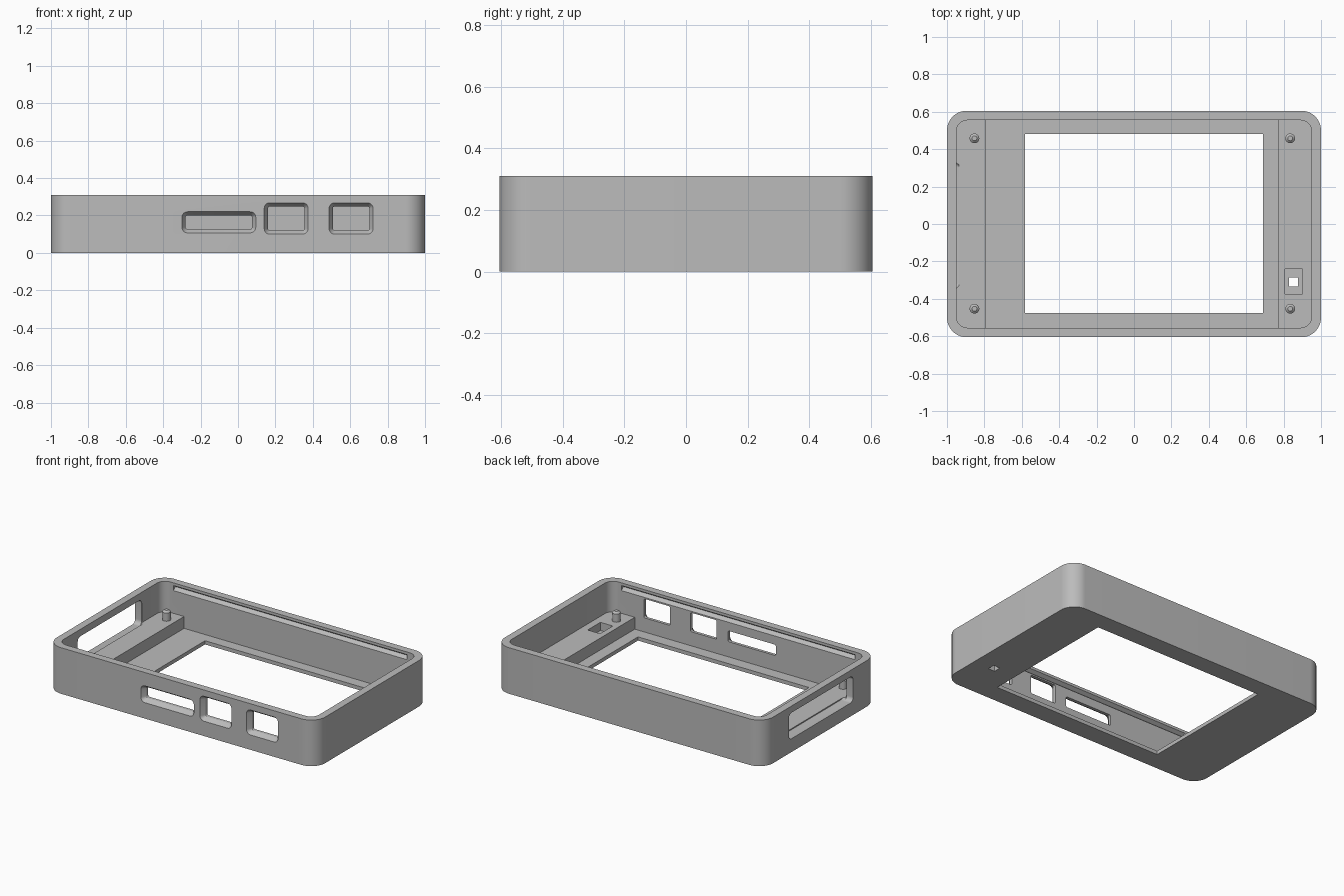
import bpy, bmesh, math

cube = bpy.data.objects.get("Cube")
if cube:
    bpy.data.objects.remove(cube)

grey = bpy.data.materials.new("plain_grey")
grey.use_nodes = True
colour = (0.5, 0.5, 0.5, 1)
grey.diffuse_color = colour
grey.node_tree.nodes["Principled BSDF"].inputs["Base Color"].default_value = colour

PLACE = {
    "x": lambda u, v, d: (d, u, v),
    "y": lambda u, v, d: (u, d, v),
    "z": lambda u, v, d: (u, v, d),
}


def rounded_ring(u0, u1, v0, v1, r, steps=10):
    """Outline of a rectangle with rounded corners."""
    if r == 0:
        return [(u1, v1), (u0, v1), (u0, v0), (u1, v0)]
    centres = [(u1 - r, v1 - r), (u0 + r, v1 - r), (u0 + r, v0 + r), (u1 - r, v0 + r)]
    ring = []
    for quarter, (cu, cv) in enumerate(centres):
        for i in range(steps + 1):
            a = (quarter + i / steps) * math.pi / 2
            ring.append((cu + r * math.cos(a), cv + r * math.sin(a)))
    return ring


def loft(name, axis, sections):
    """Solid through rings given as (depth, outline) along an axis."""
    bm = bmesh.new()
    rings = [[bm.verts.new(PLACE[axis](u, v, d)) for u, v in outline]
             for d, outline in sections]
    for low, high in zip(rings, rings[1:]):
        for i in range(len(low)):
            j = (i + 1) % len(low)
            bm.faces.new((low[i], low[j], high[j], high[i]))
    bm.faces.new(rings[0])
    bm.faces.new(rings[-1])
    bmesh.ops.recalc_face_normals(bm, faces=bm.faces)
    mesh = bpy.data.meshes.new(name)
    bm.to_mesh(mesh)
    bm.free()
    mesh.materials.append(grey)
    obj = bpy.data.objects.new(name, mesh)
    bpy.context.collection.objects.link(obj)
    return obj


def select(obj):
    bpy.ops.object.select_all(action="DESELECT")
    obj.select_set(True)
    bpy.context.view_layer.objects.active = obj


def cut(target, cutter):
    cutter.hide_render = True
    select(target)
    mod = target.modifiers.new("cut", "BOOLEAN")
    mod.operation = "DIFFERENCE"
    mod.solver = "EXACT"
    mod.object = cutter
    bpy.ops.object.modifier_apply(modifier=mod.name)
    bpy.data.objects.remove(cutter)


def block(name, axis, d0, d1, outline):
    return loft(name, axis, [(d0, outline), (d1, outline)])


HEIGHT, FLOOR, LEDGE = 0.31, 0.025, 0.105
INNER_X, INNER_Y = 0.95, 0.555

# Outer case, hollowed down to the end ledges and then to the thin floor
case = block("case", "z", 0, HEIGHT, rounded_ring(-1, 1, -0.605, 0.605, 0.105, 16))
cut(case, block("cavity", "z", LEDGE, 0.5,
                rounded_ring(-INNER_X, INNER_X, -INNER_Y, INNER_Y, 0.06)))
cut(case, block("floor_pocket", "z", FLOOR, 0.2,
                rounded_ring(-0.79, 0.77, -INNER_Y, INNER_Y, 0)))

# Screen window through the floor
cut(case, block("window", "z", -0.1, 0.2, rounded_ring(-0.583, 0.69, -0.475, 0.482, 0)))

# Flared port openings in the front wall
for u0, u1, v0, v1 in ((-0.3, 0.095, 0.107, 0.22),
                       (0.14, 0.375, 0.1, 0.268),
                       (0.487, 0.722, 0.1, 0.268)):
    m = 0.02
    wide = rounded_ring(u0, u1, v0, v1, 0.03, 6)
    narrow = rounded_ring(u0 + m, u1 - m, v0 + m, v1 - m, 0.01, 6)
    cut(case, loft("port", "y", [(-0.7, wide), (-0.605, wide),
                                 (-0.575, narrow), (-0.5, narrow)]))

# Long side opening, reaching slightly into the ledge
wide = rounded_ring(-0.35, 0.335, 0.09, 0.265, 0.03)
narrow = rounded_ring(-0.335, 0.32, 0.098, 0.25, 0.02)
cut(case, loft("side_opening", "x", [(-1.1, wide), (-0.952, wide), (-0.935, narrow)]))

# Snap grooves inside the long walls
for side in (-1, 1):
    profile = [(side * 0.5, 0.25), (side * 0.5, 0.295), (side * INNER_Y, 0.292),
               (side * 0.578, 0.276), (side * INNER_Y, 0.258)]
    cut(case, block("groove", "x", -0.87, 0.87, profile))

# Button recess and its hole in the right-hand ledge
cut(case, block("button_recess", "z", 0.05, 0.2, rounded_ring(0.808, 0.9, -0.375, -0.24, 0)))
cut(case, block("button_hole", "z", -0.1, 0.2, rounded_ring(0.83, 0.878, -0.335, -0.285, 0)))

select(case)
bpy.ops.object.shade_smooth_by_angle(angle=math.radians(30))


# Locating pegs with chamfered tips
def disc(x, y, r):
    return [(x + r * math.cos(a), y + r * math.sin(a))
            for a in (i * math.tau / 24 for i in range(24))]


for end, x in (("right", -0.853), ("left", 0.835)):
    for side, y in (("front", -0.453), ("back", 0.458)):
        peg = loft(f"peg_{side}_{end}", "z", [
            (LEDGE - 0.01, disc(x, y, 0.026)), (0.16, disc(x, y, 0.026)),
            (0.172, disc(x, y, 0.013))])
        select(peg)
        bpy.ops.object.shade_smooth_by_angle(angle=math.radians(30))
